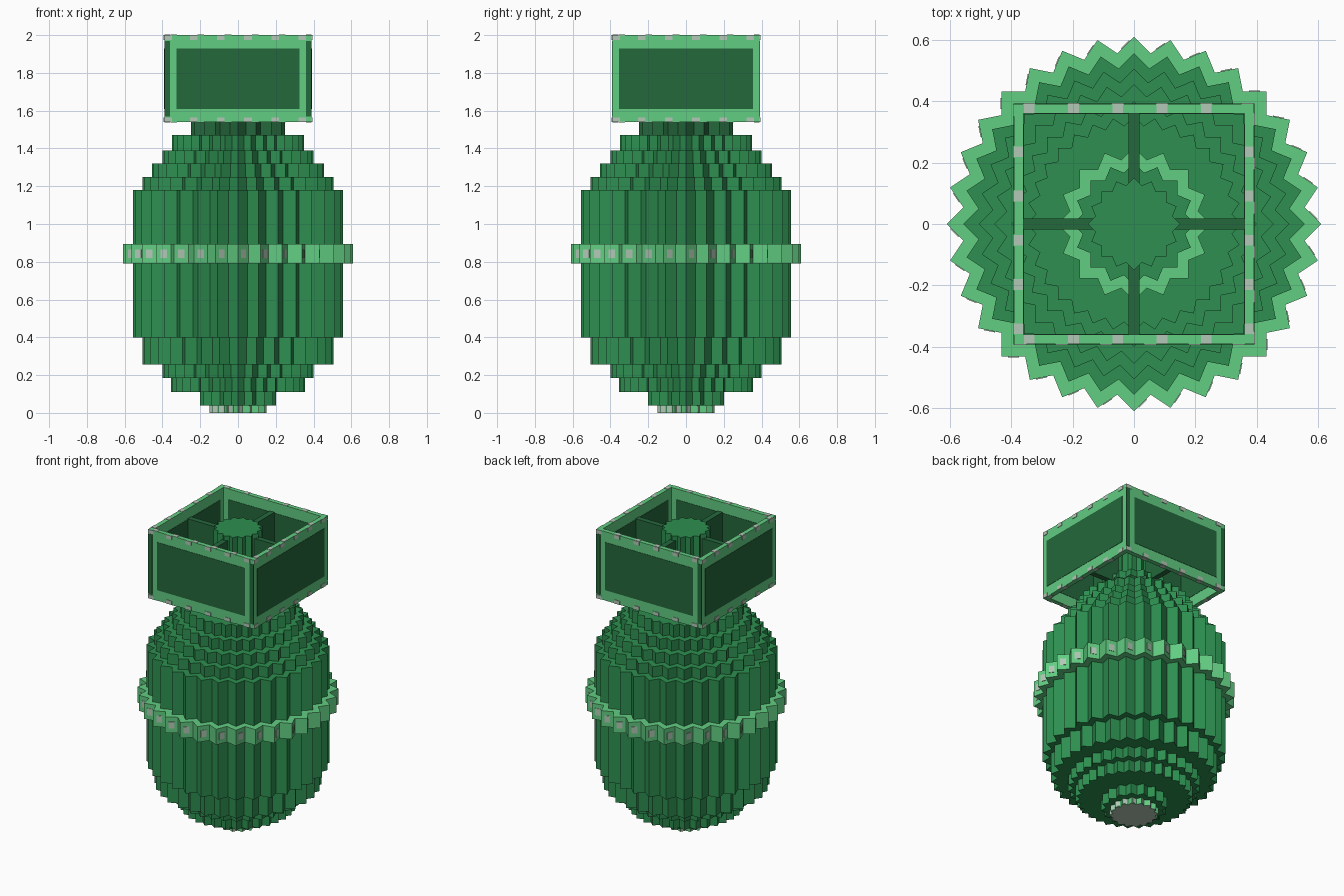
import bpy, bmesh
from math import pi, cos, sin
from mathutils import Matrix, Vector

if "Cube" in bpy.data.objects:
    bpy.data.objects.remove(bpy.data.objects["Cube"], do_unlink=True)


def material(name, rgb):
    m = bpy.data.materials.new(name)
    m.use_nodes = True
    m.diffuse_color = (*rgb, 1)
    bsdf = m.node_tree.nodes["Principled BSDF"]
    bsdf.inputs["Base Color"].default_value = (*rgb, 1)
    bsdf.inputs["Roughness"].default_value = 0.8
    return m


GREEN = material("mid_green", (0.026, 0.275, 0.08))
LIGHT = material("light_green", (0.122, 0.61, 0.223))
DARK = material("dark_green", (0.018, 0.138, 0.045))
GREY = material("pale_grey", (0.45, 0.58, 0.47))


def finish(name, bm, *mats):
    bmesh.ops.recalc_face_normals(bm, faces=bm.faces)
    mesh = bpy.data.meshes.new(name)
    bm.to_mesh(mesh)
    bm.free()
    for m in mats:
        mesh.materials.append(m)
    ob = bpy.data.objects.new(name, mesh)
    bpy.context.collection.objects.link(ob)
    return ob


def valley(radius, points):
    # Inner radius of a star made of turned squares
    return radius * cos(pi / 4) / cos(pi / 4 - pi / points)


def star(name, radius, z0, z1, points, mat, cap=None, cap_dir=1):
    """Toothed prism; cap colours the face that looks along cap_dir."""
    bm = bmesh.new()
    ring = []
    for i in range(points * 2):
        r = valley(radius, points) if i % 2 else radius
        a = pi * i / points
        ring.append(bm.verts.new((r * cos(a), r * sin(a), z0)))
    base = bm.faces.new(ring)
    out = bmesh.ops.extrude_face_region(bm, geom=[base], use_keep_orig=True)
    top = [v for v in out["geom"] if isinstance(v, bmesh.types.BMVert)]
    bmesh.ops.translate(bm, verts=top, vec=(0, 0, z1 - z0))
    bmesh.ops.recalc_face_normals(bm, faces=bm.faces)
    for f in bm.faces:
        f.material_index = int(bool(cap) and f.normal.z * cap_dir > 0.5)
    return finish(name, bm, mat, cap or mat)


def boxes(name, items, mat):
    """One mesh from (centre, size, turn about z) blocks."""
    bm = bmesh.new()
    for centre, size, turn in items:
        m = Matrix.Rotation(turn, 4, "Z") @ Matrix.Translation(centre)
        bmesh.ops.create_cube(bm, size=1, matrix=m @ Matrix.Diagonal((*size, 1)))
    return finish(name, bm, mat)


def tooth_dots(name, radius, points, z, width, height):
    # One plate on the same flank of every tooth
    tip = Vector((radius, 0, z))
    r, a = valley(radius, points), pi / points
    mid = (tip + Vector((r * cos(a), r * sin(a), z))) / 2
    mid.rotate(Matrix.Rotation(-pi / 4, 3, "Z"))
    items = [(mid, (0.006, width, height), pi / 4 + 2 * pi * i / points)
             for i in range(points)]
    boxes(name, items, GREY)


# Stepped body
TIERS = [("lower_nose", 0.2, 0.04, 0.11, 16), ("nose_step", 0.355, 0.11, 0.185, 32),
         ("lower_step", 0.4, 0.185, 0.255, 32), ("lower_shoulder", 0.505, 0.255, 0.4, 32),
         ("main_barrel", 0.555, 0.4, 1.18, 32), ("upper_shoulder", 0.505, 1.18, 1.25, 32),
         ("upper_step", 0.455, 1.25, 1.32, 32), ("tail_step", 0.4, 1.32, 1.39, 32),
         ("tail_collar", 0.35, 1.39, 1.47, 32), ("tail_base", 0.2, 1.54, 1.61, 16),
         ("tail_column", 0.15, 1.61, 1.965, 16)]
for name, radius, z0, z1, points in TIERS:
    star(name, radius, z0, z1, points, GREEN)
star("neck", 0.25, 1.47, 1.54, 16, DARK, LIGHT)
star("nose_tip", 0.15, 0, 0.04, 16, LIGHT, GREY, -1)
tooth_dots("nose_studs", 0.15, 16, 0.02, 0.024, 0.034)

# Belt round the middle
star("belt", 0.61, 0.79, 0.895, 32, LIGHT)
tooth_dots("belt_studs", 0.61, 32, 0.843, 0.036, 0.045)

# Square tail box: two full-width side walls, two shorter ones between them
OUT, THICK, LOW, HIGH = 0.39, 0.03, 1.54, 2.0
MID, TALL, INNER = (LOW + HIGH) / 2, HIGH - LOW, OUT - THICK
CENTRE = OUT - THICK / 2
for label, turn, half, panel in (("front", 0, INNER, 0.325), ("right", pi / 2, OUT, 0.355),
                                 ("back", pi, INNER, 0.325), ("left", -pi / 2, OUT, 0.355)):
    boxes(label + "_tail_wall", [((0, -CENTRE, MID), (half * 2, THICK, TALL), turn)], LIGHT)
    boxes(label + "_tail_panel", [((0, -OUT, MID), (panel * 2, 0.004, 0.32), turn),
                                  ((0, -INNER, MID), (0.65, 0.004, 0.32), turn)], DARK)

# Dark strips on the ends of the full-width walls
boxes("wall_end_strips", [((s * CENTRE, -OUT, MID), (THICK, 0.004, TALL - 0.06), t)
                          for s in (-1, 1) for t in (0, pi)], DARK)

# Studs along the rims and along the outer wall edges
steps = [-0.235 + 0.144 * i for i in range(5)]
edge = [((u, -OUT, z), (0.04, 0.007, 0.025), k * pi / 2)
        for k in range(4) for u in steps + [-0.37] for z in (LOW + 0.0125, HIGH - 0.0125)]
boxes("wall_edge_studs", edge, GREY)
rim = []
for z in (LOW, HIGH):
    for s in (-1, 1):
        for u in steps:
            rim.append(((-u, s * CENTRE, z), (0.035, THICK, 0.004), 0))
            rim.append(((s * CENTRE, -u, z), (THICK, 0.035, 0.004), 0))
boxes("rim_studs", rim, GREY)

# Cross struts holding the tail box to the column
boxes("cross_struts", [((0, -0.23, 1.75), (0.036, 0.26, 0.37), k * pi / 2)
                       for k in range(4)], DARK)
